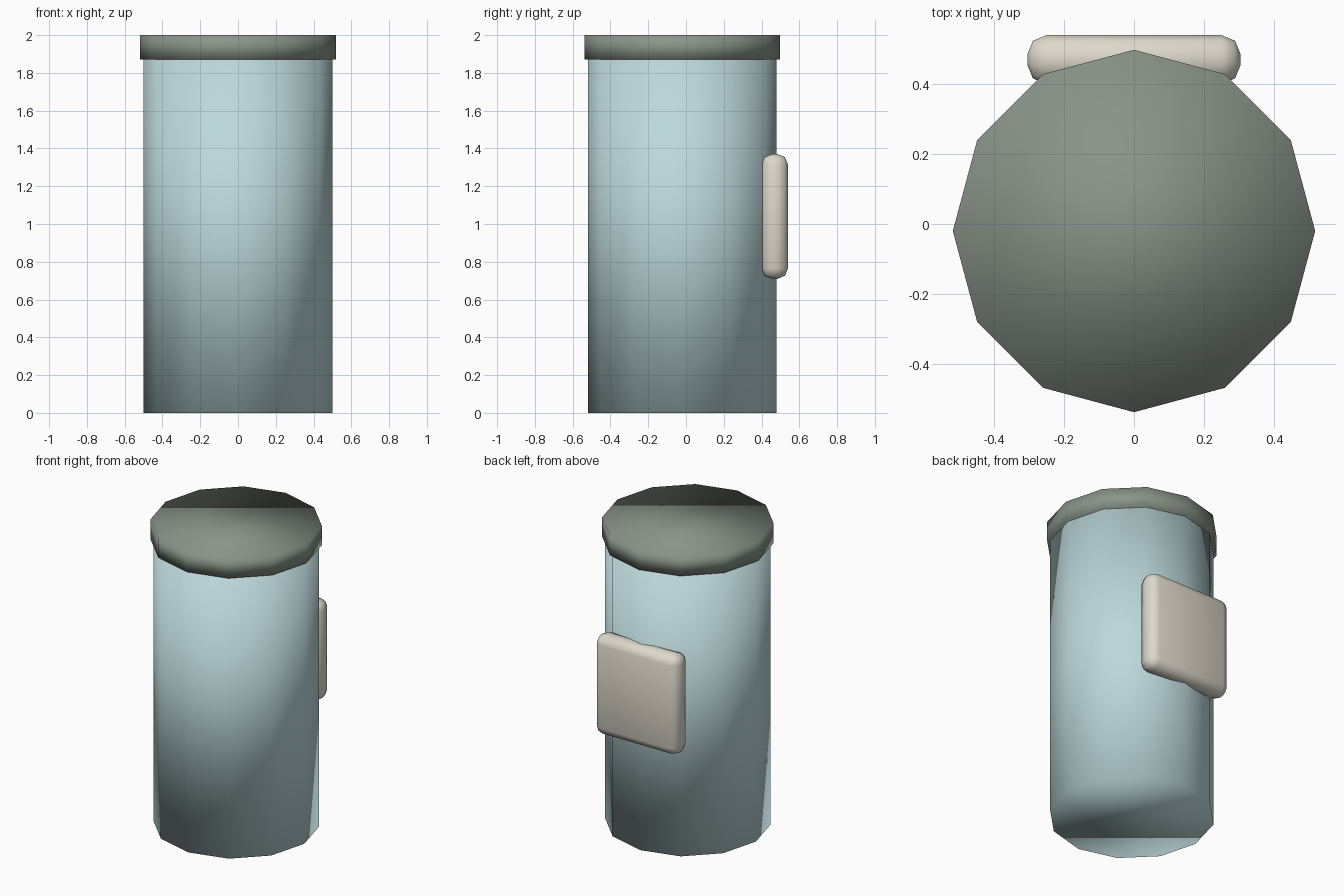
import bpy

if "Cube" in bpy.data.objects:
    bpy.data.objects.remove(bpy.data.objects["Cube"], do_unlink=True)


def material(name, rgb):
    mat = bpy.data.materials.new(name)
    mat.use_nodes = True
    mat.diffuse_color = (*rgb, 1)
    mat.node_tree.nodes["Principled BSDF"].inputs["Base Color"].default_value = (*rgb, 1)
    return mat


def finish(name, mat):
    obj = bpy.context.object
    obj.name = obj.data.name = name
    obj.data.materials.append(mat)
    bpy.ops.object.shade_smooth()
    return obj


def drum(name, radius, bottom, top, mat):
    bpy.ops.mesh.primitive_cylinder_add(
        vertices=12, radius=radius, depth=top - bottom,
        location=(0, CENTRE_Y, (bottom + top) / 2))
    return finish(name, mat)


CENTRE_Y = -0.02
LID_BOTTOM = 1.87

pale_blue = material("pale blue", (0.51, 0.69, 0.71))
grey_green = material("grey green", (0.25, 0.295, 0.25))
cream = material("cream", (0.73, 0.69, 0.60))

# Twelve-sided canister and its slightly wider lid
drum("canister_body", 0.5, 0, LID_BOTTOM, pale_blue)
drum("lid", 0.518, LID_BOTTOM, 2, grey_green)

# Rounded pad set into the back
bpy.ops.mesh.primitive_cube_add(size=1, location=(0, 0.47, 1.04))
pad = bpy.context.object
pad.scale = (0.61, 0.14, 0.66)
bpy.ops.object.transform_apply(location=False, rotation=False, scale=True)
finish("back_pad", cream)
bevel = pad.modifiers.new("rounded_edges", "BEVEL")
bevel.width = 0.055
bevel.segments = 2
